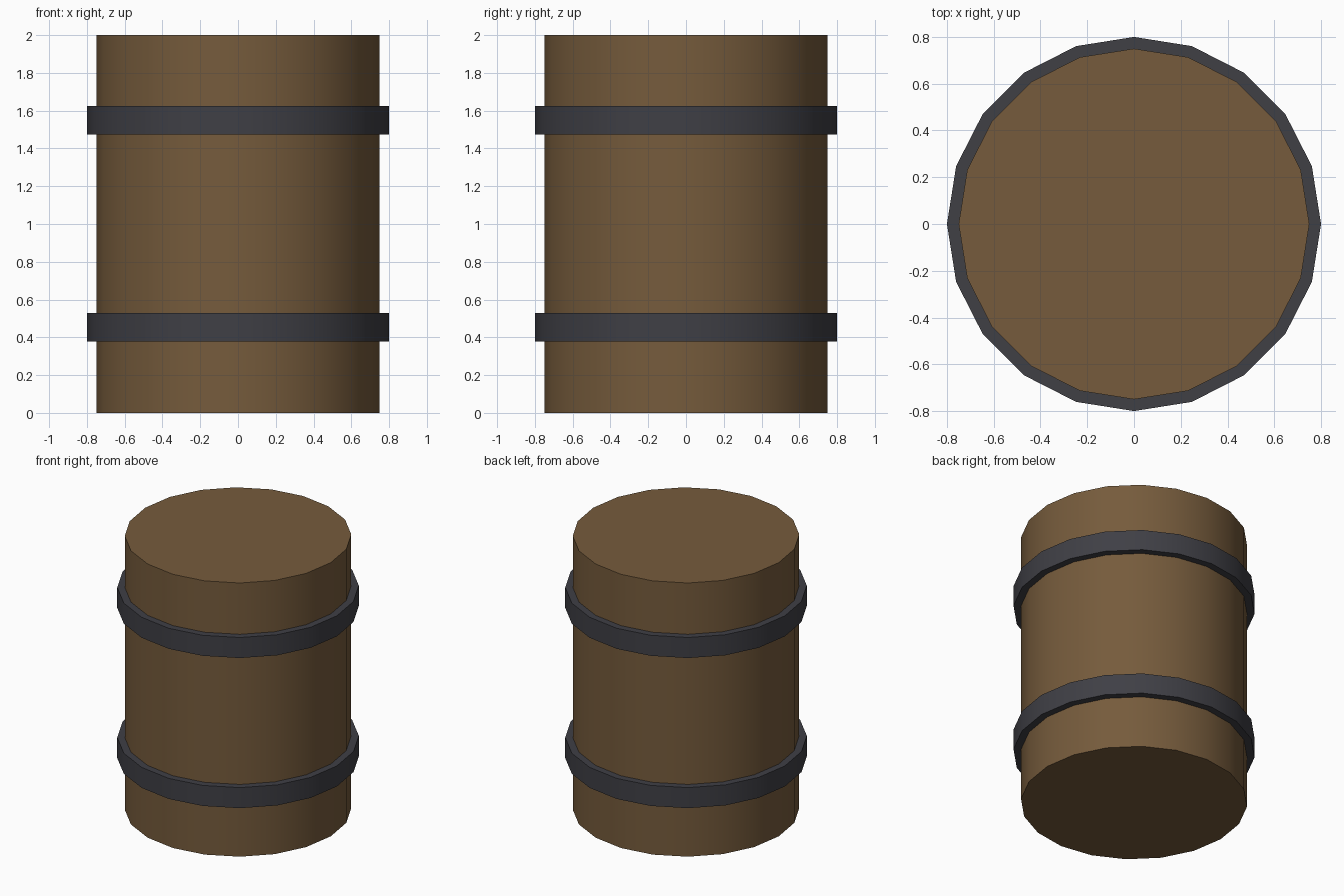
import bpy, bmesh
from math import cos, sin, tau, radians

if "Cube" in bpy.data.objects:
    bpy.data.objects.remove(bpy.data.objects["Cube"])

SIDES = 20


def material(name, color):
    mat = bpy.data.materials.new(name)
    mat.diffuse_color = (*color, 1)
    mat.use_nodes = True
    mat.node_tree.nodes["Principled BSDF"].inputs["Base Color"].default_value = mat.diffuse_color
    return mat


def finish(obj, name, mat):
    obj.name = name
    obj.data.materials.append(mat)
    bpy.ops.object.select_all(action='DESELECT')
    obj.select_set(True)
    bpy.context.view_layer.objects.active = obj
    bpy.ops.object.shade_smooth_by_angle(angle=radians(30))


def hoop(name, z0, z1, inner, outer, mat):
    """Closed ring swept from a rectangular cross-section."""
    bm = bmesh.new()
    section = [(inner, z0), (outer, z0), (outer, z1), (inner, z1)]
    rings = [[bm.verts.new((r * cos(tau * i / SIDES), r * sin(tau * i / SIDES), z))
              for r, z in section] for i in range(SIDES)]
    for i in range(SIDES):
        a, b = rings[i], rings[(i + 1) % SIDES]
        for j in range(4):
            k = (j + 1) % 4
            bm.faces.new((a[j], b[j], b[k], a[k]))
    bmesh.ops.recalc_face_normals(bm, faces=bm.faces)
    mesh = bpy.data.meshes.new(name)
    bm.to_mesh(mesh)
    bm.free()
    obj = bpy.data.objects.new(name, mesh)
    bpy.context.collection.objects.link(obj)
    finish(obj, name, mat)


wood = material("wood", (0.18, 0.105, 0.045))
iron = material("iron", (0.05, 0.05, 0.06))

# Barrel body
bpy.ops.mesh.primitive_cylinder_add(vertices=SIDES, radius=0.75, depth=2, location=(0, 0, 1))
finish(bpy.context.object, "barrel_body", wood)

# Two iron hoops
for name, z in (("lower_hoop", 0.453), ("upper_hoop", 1.55)):
    hoop(name, z - 0.075, z + 0.075, 0.745, 0.8, iron)
